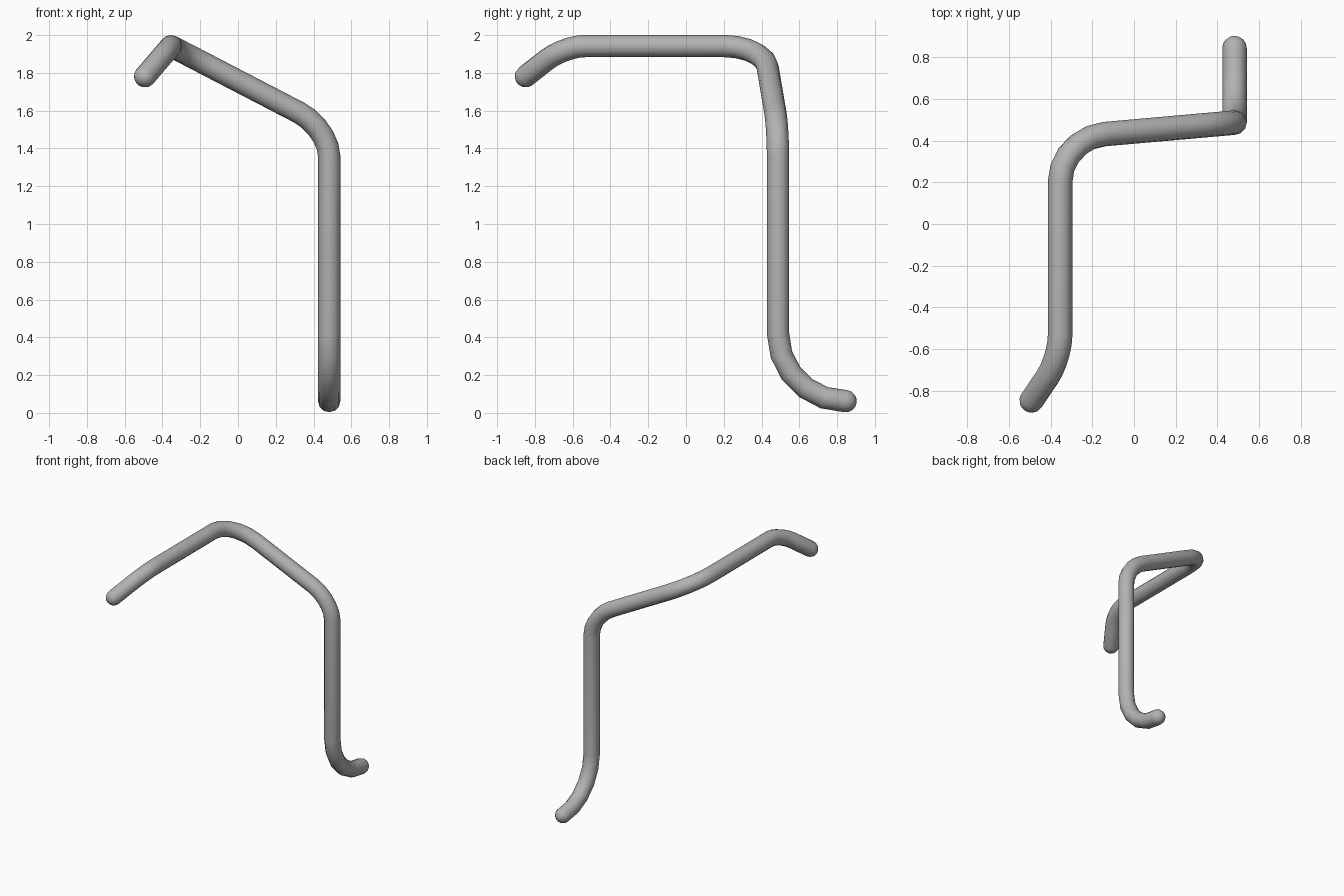
import bpy
import bmesh
from math import sin, cos, pi, radians
from mathutils import Vector

cube = bpy.data.objects.get("Cube")
if cube:
    bpy.data.objects.remove(cube, do_unlink=True)

RADIUS, SIDES, BEND_STEPS, CAP_STEPS = 0.059, 12, 5, 4

# Corners of the rod, each with the length of its bend before and after
FOOT_TIP = Vector((0.483, 0.845, 0.062))
BENDS = [
    (Vector((0.483, 0.487, 0.062)), 0.357, 0.36),   # foot to upright
    (Vector((0.483, 0.487, 1.507)), 0.15, 0.18),    # upright to sloping arm
    (Vector((-0.355, 0.413, 1.942)), 0.24, 0.21),   # sloping arm to top bar
    (Vector((-0.355, -0.645, 1.942)), 0.11, 0.13),  # top bar to hooked tip
]
HOOK_TIP = Vector((-0.492, -0.848, 1.782))


def rounded_path():
    corners = [FOOT_TIP] + [b[0] for b in BENDS] + [HOOK_TIP]
    path = [FOOT_TIP]
    for i, (corner, before, after) in enumerate(BENDS):
        start = corner + (corners[i] - corner).normalized() * before
        end = corner + (corners[i + 2] - corner).normalized() * after
        h1, h2 = start.lerp(corner, 0.55), end.lerp(corner, 0.55)
        for s in range(BEND_STEPS + 1):
            t = s / BEND_STEPS
            u = 1 - t
            p = start * u**3 + h1 * 3 * u * u * t + h2 * 3 * u * t * t + end * t**3
            if (p - path[-1]).length > 0.01:
                path.append(p)
    path.append(HOOK_TIP)
    return path


def make_rod(name, material):
    path = rounded_path()
    last = len(path) - 1
    tangents = [(path[min(i + 1, last)] - path[max(i - 1, 0)]).normalized()
                if i in (0, last) else
                ((path[i + 1] - path[i]).normalized()
                 + (path[i] - path[i - 1]).normalized()).normalized()
                for i in range(last + 1)]

    # Stations along the rod: centre, direction, radius, with domed ends
    angles = [k / CAP_STEPS * pi / 2 for k in range(1, CAP_STEPS)]
    dome = [(RADIUS * sin(a), RADIUS * cos(a)) for a in angles]
    stations = [(path[0] - tangents[0] * d, tangents[0], r) for d, r in reversed(dome)]
    stations += [(p, t, RADIUS) for p, t in zip(path, tangents)]
    stations += [(path[-1] + tangents[-1] * d, tangents[-1], r) for d, r in dome]

    bm = bmesh.new()
    rings = []
    side, previous = Vector((1, 0, 0)), tangents[0]
    for centre, direction, radius in stations:
        side = previous.rotation_difference(direction) @ side
        side = (side - direction * side.dot(direction)).normalized()
        previous = direction
        up = direction.cross(side)
        rings.append([bm.verts.new(centre + (side * cos(a) + up * sin(a)) * radius)
                      for a in (2 * pi * k / SIDES for k in range(SIDES))])
    for a, b in zip(rings, rings[1:]):
        for k in range(SIDES):
            n = (k + 1) % SIDES
            bm.faces.new((a[k], a[n], b[n], b[k]))
    for ring, centre in ((rings[0], path[0] - tangents[0] * RADIUS),
                         (rings[-1], path[-1] + tangents[-1] * RADIUS)):
        pole = bm.verts.new(centre)
        for k in range(SIDES):
            bm.faces.new((ring[k], ring[(k + 1) % SIDES], pole))
    bmesh.ops.recalc_face_normals(bm, faces=bm.faces[:])

    mesh = bpy.data.meshes.new(name)
    bm.to_mesh(mesh)
    bm.free()
    mesh.materials.append(material)
    obj = bpy.data.objects.new(name, mesh)
    bpy.context.collection.objects.link(obj)
    bpy.ops.object.select_all(action='DESELECT')
    obj.select_set(True)
    bpy.context.view_layer.objects.active = obj
    bpy.ops.object.shade_smooth_by_angle(angle=radians(40))
    return obj


grey = bpy.data.materials.new("grey metal")
grey.use_nodes = True
colour = (0.45, 0.45, 0.45, 1)
grey.diffuse_color = colour
grey.node_tree.nodes["Principled BSDF"].inputs["Base Color"].default_value = colour

make_rod("bent_rod", grey)
